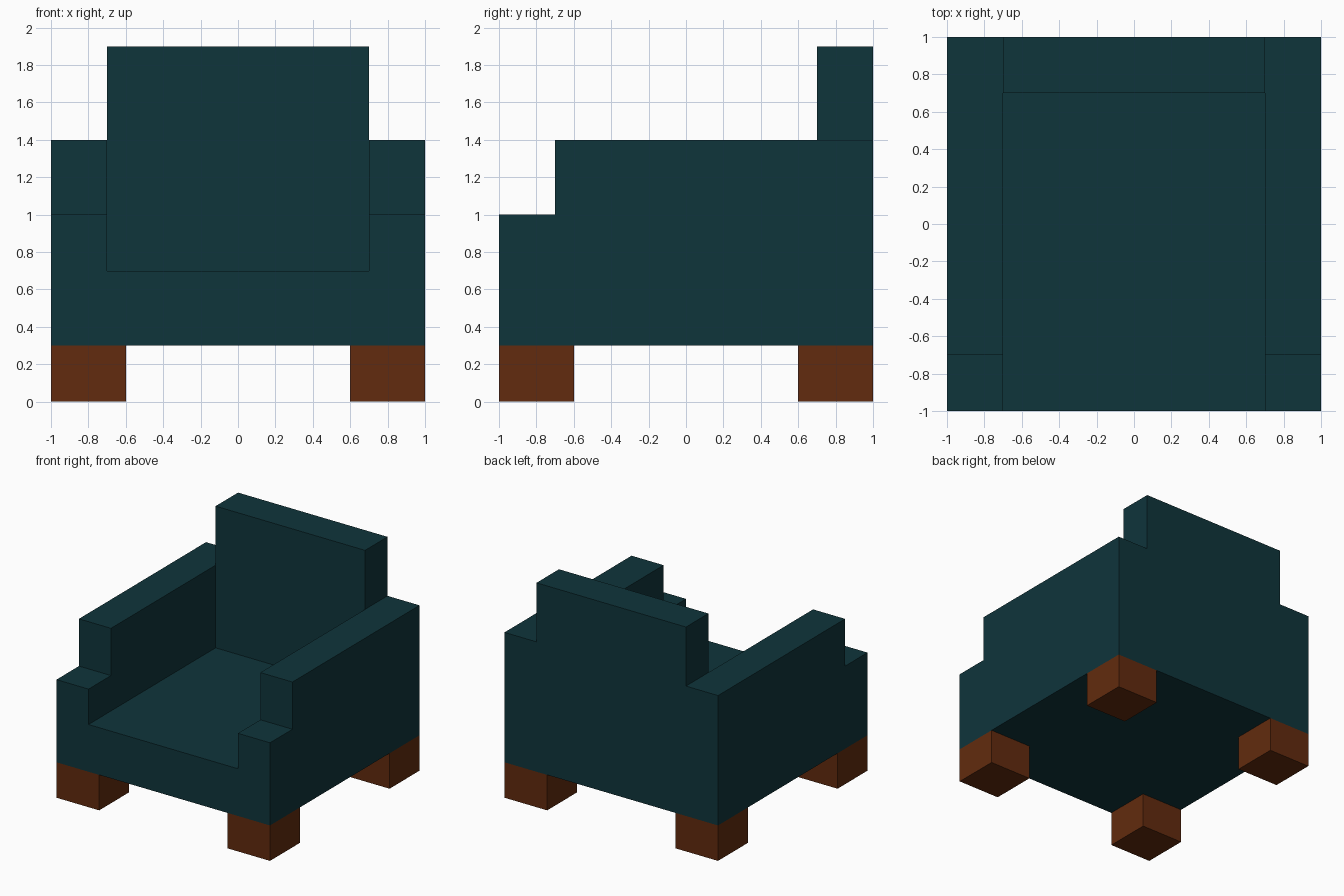
import bpy
import bmesh

cube = bpy.data.objects.get("Cube")
if cube:
    bpy.data.objects.remove(cube, do_unlink=True)


def make_material(name, rgb):
    mat = bpy.data.materials.new(name)
    mat.use_nodes = True
    color = (*rgb, 1.0)
    mat.diffuse_color = color
    mat.node_tree.nodes["Principled BSDF"].inputs["Base Color"].default_value = color
    return mat


def make_box(name, low, high, mat):
    """Box between two opposite corners."""
    bm = bmesh.new()
    bmesh.ops.create_cube(bm, size=1)
    for v in bm.verts:
        v.co = [(a + b) / 2 + c * (b - a) for a, b, c in zip(low, high, v.co)]
    mesh = bpy.data.meshes.new(name)
    bm.to_mesh(mesh)
    bm.free()
    mesh.materials.append(mat)
    obj = bpy.data.objects.new(name, mesh)
    bpy.context.collection.objects.link(obj)
    return obj


def carve(obj, low, high):
    """Cut a box-shaped piece out of the object."""
    cutter = make_box("cutter", low, high, obj.data.materials[0])
    cutter.hide_render = True
    mod = obj.modifiers.new("carve", 'BOOLEAN')
    mod.operation = 'DIFFERENCE'
    mod.solver = 'EXACT'
    mod.object = cutter
    bpy.context.view_layer.objects.active = obj
    bpy.ops.object.modifier_apply(modifier=mod.name)
    bpy.data.objects.remove(cutter, do_unlink=True)


teal = make_material("teal_fabric", (0.0048, 0.035, 0.044))
wood = make_material("brown_wood", (0.122, 0.024, 0.0044))

# Upholstered body, carved from one solid block
body = make_box("armchair_body", (-1, -1, 0.3), (1, 1, 1.9), teal)

# Space above each armrest, and the lower step at its front
for x0, x1 in ((-1.2, -0.7), (0.7, 1.2)):
    carve(body, (x0, -1.2, 1.4), (x1, 1.2, 2.2))
    carve(body, (x0, -1.2, 1.0), (x1, -0.7, 2.2))

# Seat space between the arms, in front of the backrest
carve(body, (-0.7, -1.2, 0.7), (0.7, 0.7, 2.2))

# Merge leftover flat seams
bm = bmesh.new()
bm.from_mesh(body.data)
bmesh.ops.remove_doubles(bm, verts=bm.verts, dist=0.0001)
bmesh.ops.dissolve_limit(bm, angle_limit=0.01, verts=bm.verts, edges=bm.edges)
bm.to_mesh(body.data)
bm.free()

# Four block legs, flush with the corners
for side, x in (("right", -0.8), ("left", 0.8)):
    for end, y in (("front", -0.8), ("back", 0.8)):
        make_box(f"{end}_{side}_leg", (x - 0.2, y - 0.2, 0), (x + 0.2, y + 0.2, 0.3), wood)
